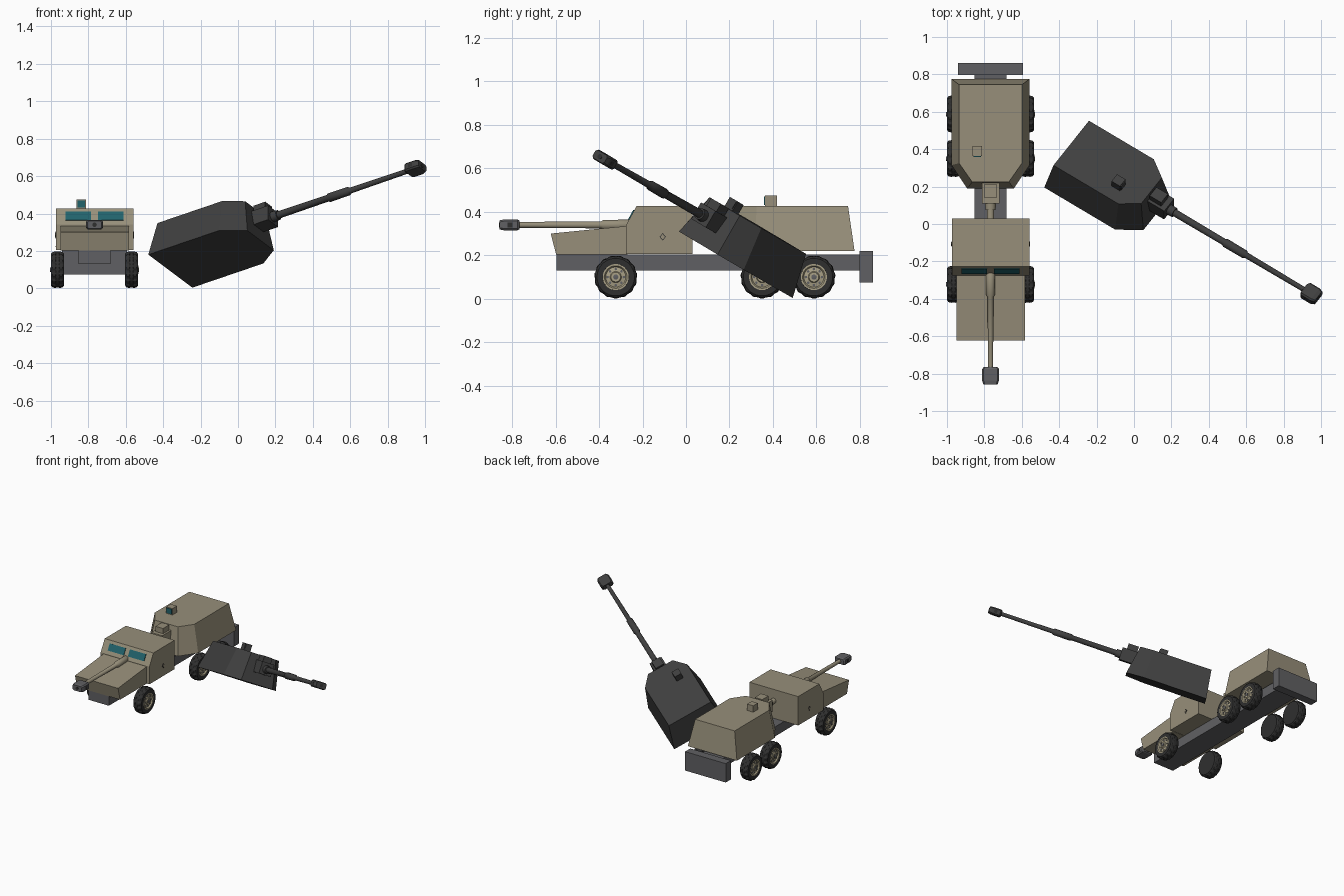
import bpy, bmesh, math
from mathutils import Matrix, Vector

if "Cube" in bpy.data.objects:
    bpy.data.objects.remove(bpy.data.objects["Cube"])


def mat(name, r, g, b):
    m = bpy.data.materials.new(name)
    m.diffuse_color = (r, g, b, 1)
    m.use_nodes = True
    m.node_tree.nodes["Principled BSDF"].inputs["Base Color"].default_value = m.diffuse_color
    return m


TAN = mat("tan_paint", .31, .275, .195)
HUB = mat("hub_beige", .40, .355, .24)
GREY = mat("chassis_grey", .118, .118, .125)
DARK = mat("wreck_dark", .05, .05, .05)
TYRE = mat("tyre_black", .028, .028, .028)
GLASS = mat("teal_glass", .015, .125, .15)
CX = -.767  # truck centre line


def make(name, verts, faces, m, M=None, smooth=False):
    me = bpy.data.meshes.new(name)
    me.from_pydata(verts, [], faces)
    bm = bmesh.new()
    bm.from_mesh(me)
    bmesh.ops.recalc_face_normals(bm, faces=bm.faces)
    bm.to_mesh(me)
    bm.free()
    me.materials.append(m)
    ob = bpy.data.objects.new(name, me)
    bpy.context.collection.objects.link(ob)
    if M is not None:
        ob.matrix_world = M
    if smooth:
        bpy.ops.object.select_all(action='DESELECT')
        ob.select_set(True)
        bpy.context.view_layer.objects.active = ob
        bpy.ops.object.shade_smooth_by_angle(angle=math.radians(35))
    return ob


def loft(name, rings, m, M=None, smooth=False, closed=False):
    """Skin equal-length rings; cap the ends unless closed."""
    n, k = len(rings[0]), len(rings)
    verts = [p for r in rings for p in r]
    faces = []
    for i in range(k if closed else k - 1):
        a, b = i * n, ((i + 1) % k) * n
        faces += [(a + j, a + (j + 1) % n, b + (j + 1) % n, b + j) for j in range(n)]
    if not closed:
        faces += [tuple(range(n)), tuple(range((k - 1) * n, k * n))]
    return make(name, verts, faces, m, M, smooth)


def box(name, x0, x1, y0, y1, z0, z1, m, M=None):
    ring = lambda z: [(x0, y0, z), (x1, y0, z), (x1, y1, z), (x0, y1, z)]
    return loft(name, [ring(z0), ring(z1)], m, M)


def side_profile(name, pts, half, m):
    """Extrude a (y, z) profile across the truck's width."""
    return loft(name, [[(CX + s * half, y, z) for y, z in pts] for s in (-1, 1)], m)


def lathe(name, prof, axis, m, M, n=24, smooth=True):
    """Turn (along, radius) points about the x or y axis."""
    rings = []
    for t, r in prof:
        ring = []
        for j in range(n):
            a = 2 * math.pi * j / n
            c, s = r * math.cos(a), r * math.sin(a)
            ring.append((t, c, s) if axis == 'x' else (c, t, s))
        rings.append(ring)
    return loft(name, rings, m, M, smooth)


# Chassis rail and rear plate
box("chassis_rail", CX - .086, CX + .086, -.595, .80, .13, .203, GREY)
box("rear_plate", CX - .173, CX + .173, .797, .86, .075, .22, GREY)

# Hood and cab
side_profile("hood", [(-.622, .30), (-.27, .335), (-.27, .203), (-.597, .203)], .183, TAN)
side_profile("cab", [(-.275, .205), (-.275, .34), (-.227, .427), (.03, .427), (.03, .205)], .207, TAN)

# Windscreen panes laid on the sloped cab front
slope = math.atan2(.048, .087)
for s, side in ((-1, "right"), (1, "left")):
    M = Matrix.Translation((CX + s * .086, -.2465, .383)) @ Matrix.Rotation(-slope, 4, 'X')
    box("window_" + side, -.068, .068, -.009, 0, -.026, .026, GLASS, M)

# Diamond door badges
for s, side in ((-1, "right"), (1, "left")):
    for part, r, t, m in (("rim", .018, .003, TYRE), ("panel", .013, .005, TAN)):
        rings = [[(CX + s * (.207 + e), -.107 + r * c * .8, .285 + r * d)
                  for c, d in ((1, 0), (0, 1), (-1, 0), (0, -1))] for e in (-.002, t)]
        loft("door_diamond_%s_%s" % (part, side), rings, m)


# Wheels: ridged tyre, dished rim, hub and bolts
def wheel(name, x, y, s):
    M = Matrix.Translation((x, y, .1)) @ Matrix.Scale(s, 4, (1, 0, 0))
    n = 60
    rings = []
    for t, r, lug in ((-.034, .055, 0), (-.034, .086, 0), (-.027, .095, .005), (-.010, .099, .005),
                      (-.008, .096, 0), (.008, .096, 0), (.010, .099, .005), (.027, .095, .005),
                      (.034, .086, 0), (.034, .060, 0), (.024, .057, 0)):
        ring = []
        for j in range(n):
            a = 2 * math.pi * (j + .5) / n
            q = r - (lug if (j // 2) % 2 else 0)
            ring.append((t, q * math.cos(a), q * math.sin(a)))
        rings.append(ring)
    loft(name + "_tyre", rings, TYRE, M)
    lathe(name + "_rim", [(.020, .060), (.035, .060), (.035, .052), (.026, .046), (.030, .026),
                          (.036, .022), (.036, .010)], 'x', HUB, M, 32)
    lathe(name + "_cap", [(.03, .012), (.039, .012), (.040, .008)], 'x', GREY, M, 12)
    for i in range(8):
        a = 2 * math.pi * i / 8
        P = M @ Matrix.Translation((0, .037 * math.cos(a), .037 * math.sin(a)))
        lathe(name + "_hole", [(.026, .006), (.0305, .006)], 'x', GREY, P, 8)


for i, y in enumerate((-.323, .35, .588)):
    for s, side in ((-1, "right"), (1, "left")):
        wheel("wheel_%s_%d" % (side, i + 1), CX + s * .198, y, s)

# Turret ring on the chassis
lathe("turret_ring", [(0, .085), (.025, .085)], 'x', GREY,
      Matrix.Translation((CX, .42, .2)) @ Matrix.Rotation(-math.pi / 2, 4, 'Y'), 32)


# Gun turret; local origin is the middle of its rear lower edge, facing -y
def turret(tag, M, body, barrel, brake, glass):
    def outline(w, back, mid, front, fw, z):
        half = [(w, -back), (w, -mid), (fw, -front)]
        return [(x, y, z) for x, y in half] + [(-x, y, z) for x, y in reversed(half)]
    loft(tag + "_body", [outline(.2085, 0, .46, .585, .125, 0),
                         outline(.168, .03, .45, .55, .098, .206)], body, M)
    # Sight with lens
    box(tag + "_sight", -.097, -.045, -.412, -.357, .20, .255, body, M)
    box(tag + "_sight_lens", -.092, -.05, -.417, -.411, .212, .25, glass, M)
    # Mantlet and gun sight
    box(tag + "_mantlet", -.047, .047, -.665, -.54, .08, .168, body, M)
    box(tag + "_gun_sight", -.032, .032, -.635, -.56, .165, .208, body, M)
    # Barrel with sleeve
    B = M @ Matrix.Translation((0, 0, .12))
    lathe(tag + "_barrel_collar", [(-.65, .03), (-.70, .027)], 'y', barrel, B)
    lathe(tag + "_barrel", [(-.64, .020), (-1.02, .018), (-1.03, .024), (-1.155, .023),
                            (-1.165, .016), (-1.56, .0135)], 'y', barrel, B)
    # Muzzle brake: chamfered block with side ports and bore
    def ring(y, w, h, c=.008):
        return [(x, y, z) for x, z in ((w, h - c), (w - c, h), (c - w, h), (-w, h - c),
                                       (-w, c - h), (c - w, -h), (w - c, -h), (w, c - h))]
    loft(tag + "_muzzle_brake", [ring(-1.54, .036, .02), ring(-1.55, .045, .025),
                                 ring(-1.612, .045, .025), ring(-1.632, .038, .021)], brake, B)
    lathe(tag + "_bore", [(-1.62, .012), (-1.634, .012)], 'y', TYRE, B, 16)
    for s in (-1, 1):
        box(tag + "_brake_port", s * .042, s * .046, -1.595, -1.572, -.011, .011, TYRE, B)


turret("truck_turret", Matrix.Translation((CX, .775, .22)), TAN, TAN, GREY, GLASS)

# Detached dark turret lying tilted beside the truck
d = Vector((.825, -.490, .281)).normalized()
e = Vector((.565, .708, -.423))
e = (e - d * e.dot(d)).normalized()
up = d.cross(e)
R = Matrix((e, -d, up)).transposed().to_4x4()
turret("fallen_turret", Matrix.Translation((-.362, .343, .092)) @ R, DARK, DARK, DARK, DARK)
